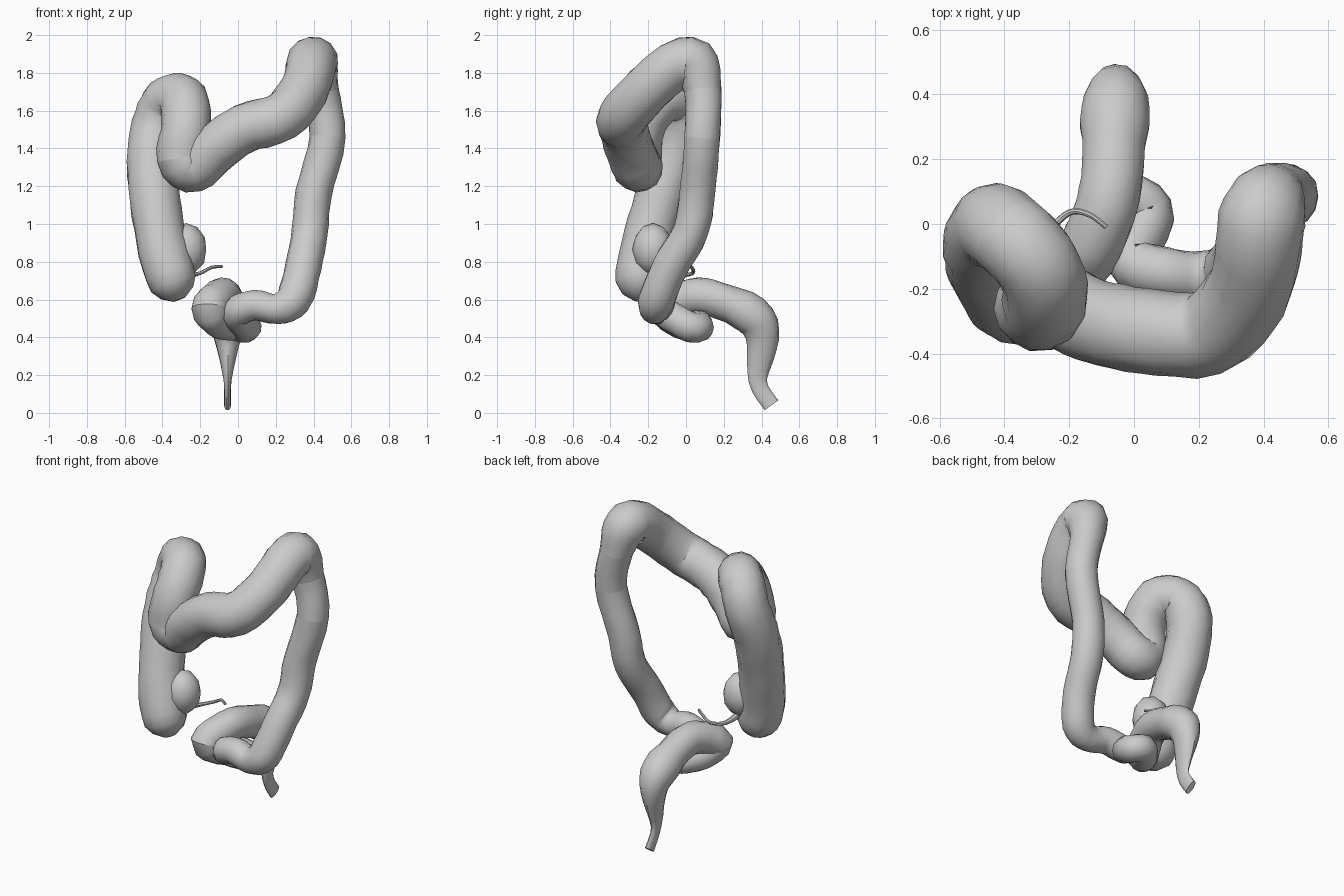
import bpy, bmesh, math, random
from mathutils import Vector

cube = bpy.data.objects.get("Cube")
if cube:
    bpy.data.objects.remove(cube, do_unlink=True)
random.seed(4)

GREY = (0.6, 0.6, 0.6, 1)
mat = bpy.data.materials.new("plain grey")
mat.use_nodes = True
mat.diffuse_color = GREY
mat.node_tree.nodes["Principled BSDF"].inputs["Base Color"].default_value = GREY


def clamp(t):
    return max(0.0, min(1.0, t))


def spline(pts, steps):
    """Catmull-Rom samples through (x, y, z, radius) points."""
    n, out = len(pts), []
    for i in range(n - 1):
        a, b, c, d = (Vector(pts[max(0, min(n - 1, k))]) for k in range(i - 1, i + 3))
        for s in range(steps):
            t = s / steps
            out.append(0.5 * (2 * b + (c - a) * t + (2 * a - 5 * b + 4 * c - d) * t * t
                              + (3 * b - a - 3 * c + d) * t ** 3))
    return out + [Vector(pts[-1])]


def rings(samples, sides, lump):
    """Cross-sections carried along the path without twisting."""
    centres = [s.to_3d() for s in samples]
    side, out = Vector((1, 0.3, 0.1)), []
    for i, c in enumerate(centres):
        tan = (centres[min(i + 1, len(centres) - 1)] - centres[max(i - 1, 0)]).normalized()
        side = (side - tan * side.dot(tan)).normalized()
        up = tan.cross(side)
        radius, squash = samples[i][3], 1.0
        # Rounded blind end at the start of the tube
        gap = 1 - clamp((c - centres[0]).length / radius)
        radius *= max(0.25, math.sqrt(1 - gap * gap))
        # The outlet narrows and flattens towards the bottom
        if c.y > 0.3:
            f = clamp((c.z - 0.15) / 0.35)
            radius, squash = 0.045 + 0.063 * f, 0.4 + 0.6 * f
        ring = []
        for k in range(sides):
            a = math.tau * k / sides
            off = (side * math.cos(a) + up * math.sin(a)) * radius
            off *= 1 + random.uniform(-lump, lump)
            off.x *= squash
            ring.append(c + off)
        out.append(ring)
    return out


def finish(name, bm):
    """Turn the mesh into a shaded object."""
    bmesh.ops.recalc_face_normals(bm, faces=bm.faces)
    me = bpy.data.meshes.new(name)
    bm.to_mesh(me)
    bm.free()
    me.materials.append(mat)
    ob = bpy.data.objects.new(name, me)
    bpy.context.collection.objects.link(ob)
    bpy.ops.object.select_all(action='DESELECT')
    ob.select_set(True)
    bpy.context.view_layer.objects.active = ob
    bpy.ops.object.shade_smooth_by_angle(angle=math.radians(35))


def skin(name, loops, cap_start, cap_end):
    """Join the cross-sections into one tube."""
    bm = bmesh.new()
    vs = [[bm.verts.new(p) for p in ring] for ring in loops]
    n = len(vs[0])
    for a, b in zip(vs, vs[1:]):
        for k in range(n):
            bm.faces.new((a[k], a[(k + 1) % n], b[(k + 1) % n], b[k]))
    if cap_start:
        bm.faces.new(vs[0][::-1])
    if cap_end:
        bm.faces.new(vs[-1])
    finish(name, bm)


# Main tube: each section has one radius and a short centre line
sections = {
    "ascending_section": (.135, [
        (-.31, -.25, .60), (-.38, -.23, .80), (-.43, -.16, 1.06),
        (-.455, -.07, 1.33), (-.43, -.01, 1.52)]),
    "right_bend": (.132, [
        (-.375, -.04, 1.645), (-.29, -.14, 1.655), (-.275, -.24, 1.52)]),
    "transverse_section": (.132, [
        (-.30, -.26, 1.35), (-.23, -.255, 1.30), (-.12, -.30, 1.40), (.03, -.33, 1.505),
        (.23, -.335, 1.565), (.35, -.21, 1.71), (.385, -.07, 1.83), (.40, .04, 1.85)]),
    "left_bend": (.10, [(.435, .09, 1.70)]),
    "descending_section": (.096, [
        (.475, .085, 1.46), (.40, .06, 1.16), (.38, .025, .96),
        (.345, -.085, .77), (.295, -.155, .60)]),
    "sigmoid_loop": (.081, [
        (.20, -.165, .55), (.09, -.15, .57), (-.01, -.11, .53), (.045, .02, .455),
        (-.01, .068, .46), (-.10, -.03, .475)]),
    "rectum": (.097, [
        (-.15, -.10, .55), (-.10, .01, .61), (-.07, .13, .61), (-.057, .35, .515),
        (-.055, .405, .39), (-.055, .38, .17), (-.055, .452, .04)]),
}
STEPS = 4
path, starts = [], []
for radius, line in sections.values():
    starts.append(len(path) * STEPS)
    path += [(*p, radius) for p in line]
loops = rings(spline(path, STEPS), 14, 0.025)
starts.append(len(loops) - 1)
for i, name in enumerate(sections):
    skin(name, loops[starts[i]:starts[i + 1] + 1], i == 0, i == len(sections) - 1)

# Side pouch beside the base of the ascending section
bm = bmesh.new()
bmesh.ops.create_icosphere(bm, subdivisions=2, radius=1)
for v in bm.verts:
    v.co = Vector((-.275, -.175, .865)) + Vector((v.co.x * .112, v.co.y * .11, v.co.z * .14))
finish("side_pouch", bm)

# Thin curled tail
tail = [(-.28, -.14, .75, .022), (-.26, -.03, .73, .013), (-.20, .035, .74, .01),
        (-.14, .03, .77, .009), (-.085, -.01, .775, .008)]
skin("thin_tail", rings(spline(tail, STEPS), 8, 0), True, True)
